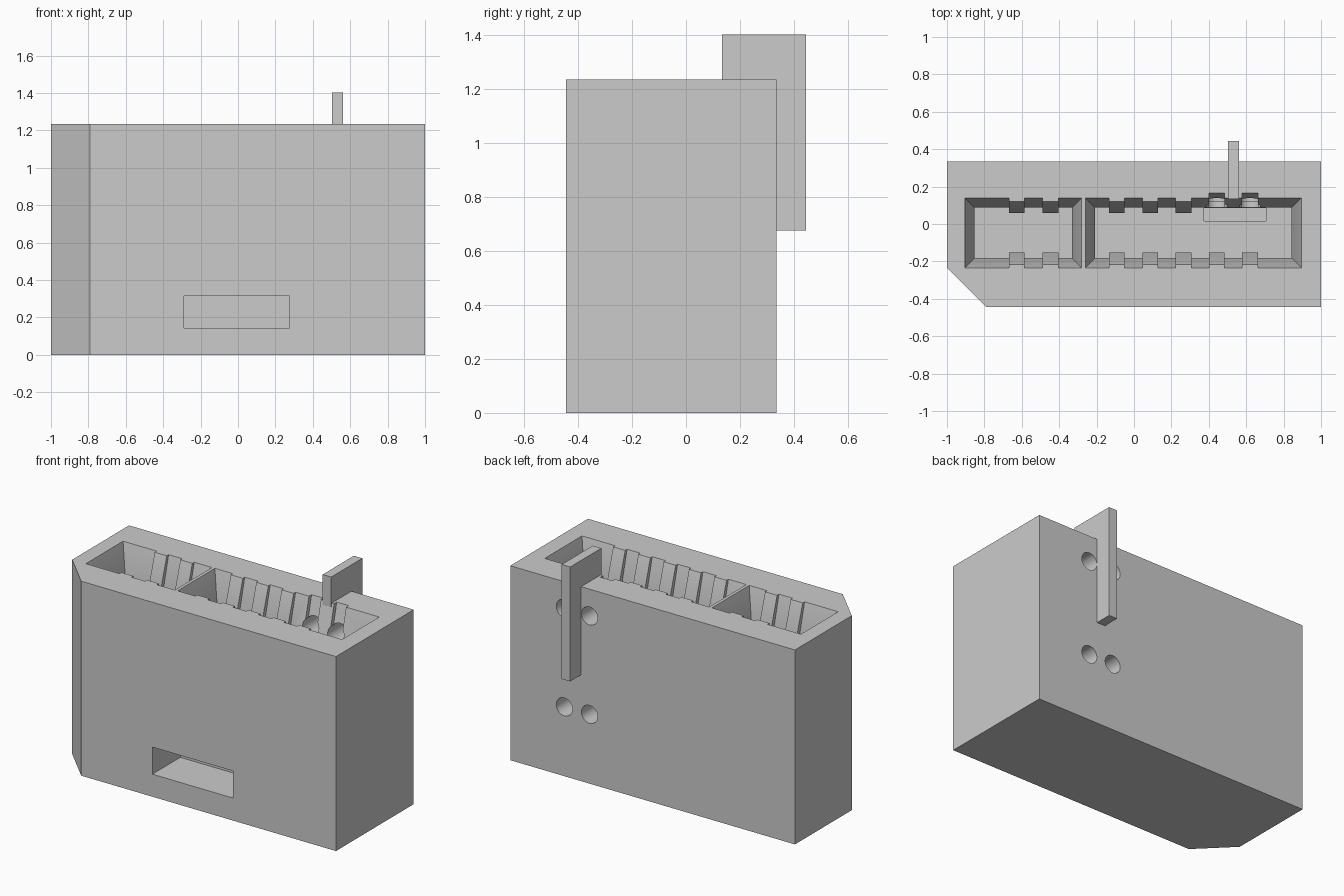
import bpy, bmesh, math

cube = bpy.data.objects.get("Cube")
if cube:
    bpy.data.objects.remove(cube, do_unlink=True)

grey = bpy.data.materials.new("plain grey")
grey.use_nodes = True
COLOUR = (0.6, 0.6, 0.6, 1)
grey.diffuse_color = COLOUR
grey.node_tree.nodes["Principled BSDF"].inputs["Base Color"].default_value = COLOUR

TOP, FLOOR = 1.235, 0.36      # rim and pocket floor heights
TAPER_Z = TOP - 0.2           # where the funnel becomes a straight shaft
LIP = 0.02                    # cutter overshoot above the rim
MID_Y = -0.0475               # centre line of the pockets


def loft(name, layers):
    """Solid through stacked outlines, each given as (z, [(x, y), ...])."""
    bm = bmesh.new()
    rings = [[bm.verts.new((x, y, z)) for x, y in pts] for z, pts in layers]
    n = len(rings[0])
    for a, b in zip(rings, rings[1:]):
        for i in range(n):
            j = (i + 1) % n
            bm.faces.new((a[i], a[j], b[j], b[i]))
    bm.faces.new(rings[0][::-1])
    bm.faces.new(rings[-1])
    bmesh.ops.recalc_face_normals(bm, faces=bm.faces[:])
    mesh = bpy.data.meshes.new(name)
    bm.to_mesh(mesh)
    bm.free()
    mesh.materials.append(grey)
    obj = bpy.data.objects.new(name, mesh)
    bpy.context.collection.objects.link(obj)
    return obj


def rect(x0, x1, y0, y1):
    return [(x0, y0), (x1, y0), (x1, y1), (x0, y1)]


def box(name, x0, x1, y0, y1, z0, z1):
    return loft(name, [(z0, rect(x0, x1, y0, y1)), (z1, rect(x0, x1, y0, y1))])


def pocket_outline(x0, x1, front_ribs, back_ribs, inset):
    """Pocket plan with ribs standing out from its two long walls."""
    half, rib = 0.187 - inset, 0.168 - inset * 1.2

    def wall(ribs, sign):
        pts = [(x0 + inset, MID_Y + sign * half)]
        for c in ribs:
            a, b = c - 0.042, c + 0.042
            pts += [(a, MID_Y + sign * half), (a, MID_Y + sign * rib),
                    (b, MID_Y + sign * rib), (b, MID_Y + sign * half)]
        return pts + [(x1 - inset, MID_Y + sign * half)]

    return wall(front_ribs, -1) + wall(back_ribs, 1)[::-1]


def pocket(name, x0, x1, front_ribs, back_ribs):
    levels = [(FLOOR, 0.052), (TAPER_Z, 0.052), (TOP + LIP, -0.005)]
    return loft(name, [(z, pocket_outline(x0, x1, front_ribs, back_ribs, i))
                       for z, i in levels])


# Block with one chamfered corner
plan = [(-0.79, -0.445), (1, -0.445), (1, 0.335), (-1, 0.335), (-1, -0.235)]
body = loft("body", [(0, plan), (TOP, plan)])

# Two ribbed funnel pockets
left_ribs = [-0.627, -0.447]
right_ribs = [-0.092, 0.087, 0.265]
hole_x = [0.443, 0.62]
cutters = [
    pocket("small_pocket_cutter", -0.905, -0.28, left_ribs, left_ribs),
    pocket("large_pocket_cutter", -0.26, 0.895, right_ribs + hole_x, right_ribs),
    # Front window and the recess in the pocket floor
    box("window_cutter", -0.29, 0.275, -0.6, -0.165, 0.143, 0.315),
    box("floor_recess_cutter", 0.375, 0.705, 0.015, 0.0845, FLOOR - 0.05, FLOOR + 0.02),
]

# Grooves and screw holes in the back wall
for x in hole_x:
    a, b = x - 0.042, x + 0.042
    cutters.append(loft("groove_cutter", [
        (0.44, rect(a, b, 0, 0.118)),
        (TAPER_Z, rect(a, b, 0, 0.118)),
        (TOP + LIP, rect(a, b, 0, 0.17))]))
    for z in (0.44, 1.065):
        bpy.ops.mesh.primitive_cylinder_add(
            vertices=32, radius=0.057, depth=0.4,
            location=(x, 0.22, z), rotation=(math.pi / 2, 0, 0))
        hole = bpy.context.object
        hole.name = "screw_hole_cutter"
        hole.data.materials.append(grey)
        cutters.append(hole)

bpy.context.view_layer.objects.active = body
for cutter in cutters:
    mod = body.modifiers.new("cut", "BOOLEAN")
    mod.operation = "DIFFERENCE"
    mod.solver = "EXACT"
    mod.object = cutter
    bpy.ops.object.modifier_apply(modifier=mod.name)
for cutter in cutters:
    bpy.data.objects.remove(cutter, do_unlink=True)

bpy.ops.object.select_all(action="DESELECT")
body.select_set(True)
bpy.ops.object.shade_smooth_by_angle(angle=math.radians(20))

# Upright fin on the back
box("back_fin", 0.502, 0.562, 0.133, 0.445, 0.675, 1.402)
